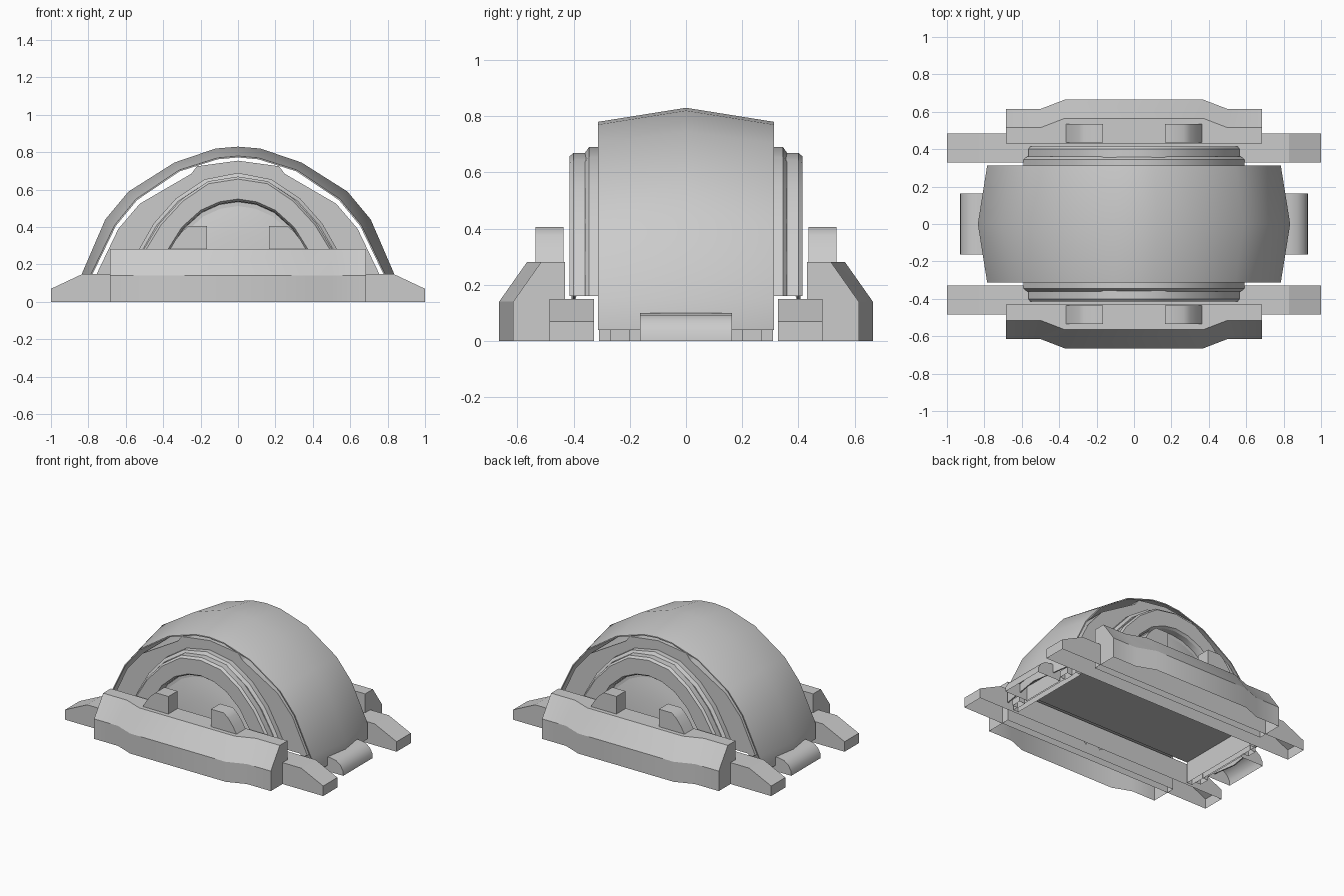
import bpy, bmesh, math

if "Cube" in bpy.data.objects:
    bpy.data.objects.remove(bpy.data.objects["Cube"])

grey = bpy.data.materials.new("light_grey")
grey.diffuse_color = (0.6, 0.6, 0.6, 1)
grey.use_nodes = True
grey.node_tree.nodes["Principled BSDF"].inputs["Base Color"].default_value = grey.diffuse_color


def loft(name, sections, angle=30):
    """Skin matching closed loops, cap the ends, leave the side on the ground open."""
    bm = bmesh.new()
    rings = [[bm.verts.new(p) for p in s] for s in sections]
    n = len(rings[0])
    for a, b in zip(rings, rings[1:]):
        for i in range(n):
            j = (i + 1) % n
            bm.faces.new((a[i], a[j], b[j], b[i]))
    bm.faces.new(rings[0])
    bm.faces.new(rings[-1][::-1])
    bmesh.ops.recalc_face_normals(bm, faces=bm.faces)
    ground = [f for f in bm.faces if all(v.co.z < 1e-4 for v in f.verts)]
    bmesh.ops.delete(bm, geom=ground, context='FACES')
    me = bpy.data.meshes.new(name)
    bm.to_mesh(me)
    bm.free()
    ob = bpy.data.objects.new(name, me)
    bpy.context.collection.objects.link(ob)
    me.materials.append(grey)
    bpy.ops.object.select_all(action='DESELECT')
    ob.select_set(True)
    bpy.context.view_layer.objects.active = ob
    bpy.ops.object.shade_smooth_by_angle(angle=math.radians(angle))
    return ob


def arch(half, s=1.0):
    """Full arch from a right half running foot to crown."""
    pts = [(x * s, z * s if z > 0.17 else z) for x, z in half]
    return pts + [(-x, z) for x, z in pts[-2::-1]]


def at_y(profile, y):
    return [(x, y, z) for x, z in profile]


def band(outer, inner):
    return outer + inner[::-1]


def prism(name, profile, y0, y1, angle=20):
    return loft(name, [at_y(profile, y0), at_y(profile, y1)], angle)


def box(name, x0, x1, y0, y1, z0, z1):
    lo, hi = sorted((x0, x1))
    prism(name, [(lo, z0), (hi, z0), (hi, z1), (lo, z1)], y0, y1)


# Thin outer shell, widest in the middle
mid = [(.835, .04), (.835, .15), (.71, .44), (.585, .59), (.34, .745), (.12, .82), (0, .83)]
end = [(.785, .04), (.785, .15), (.66, .41), (.545, .55), (.315, .705), (.11, .77), (0, .78)]
loft("outer_shell", [at_y(band(arch(h), arch(h, .99)), y)
                     for h, y in ((end, -.313), (mid, 0), (end, .313))])

# Inner body with a raised crown and a floor above the ground
body = [(.755, .15), (.64, .39), (.525, .525), (.25, .685), (.22, .725), (0, .755)]
prism("inner_body", arch(body), -.31, .31)

# Stepped arch inside the flange
step = [(.59, .16), (.53, .28), (.45, .42), (.33, .555), (.18, .655), (0, .69)]
loft("stepped_arch", [at_y(arch(step, s), y)
                      for s, y in ((.97, -.36), (1, -.345), (1, .345), (.97, .36))])

ring_out = [(.565, .16), (.505, .28), (.42, .42), (.30, .55), (.16, .645), (0, .67)]
ring_in = [(.43, .16), (.375, .28), (.30, .40), (.20, .49), (.10, .535), (0, .55)]
skirt_rows = [(-.685, .615), (-.5, .615), (-.37, .665), (.37, .665), (.5, .615), (.685, .615)]

for side, label in ((-1, "front"), (1, "back")):
    # Wheel ring with a bevelled face, and the domed hub inside it
    loft(label + "_ring", [at_y(band(arch(ring_out, s), arch(ring_in, t)), side * y)
                           for s, t, y in ((1, .97, .34), (1, .98, .40), (.98, 1, .415))])
    loft(label + "_hub", [at_y(arch(ring_in, s), side * y)
                          for s, y in ((1, .35), (.85, .372), (.65, .39), (.4, .402), (.15, .407))])

    # Sloped side skirt, wider in the middle
    loft(label + "_skirt", [[(x, side * y, z) for y, z in
                             ((.43, 0), (w, 0), (w, .14), (w - .1, .282), (.43, .282))]
                            for x, w in skirt_rows])

    # Long rail with tapered feet
    prism(label + "_rail", [(-1, 0), (1, 0), (1, .07), (.83, .15), (-.83, .15), (-1, .07)],
          side * .328, side * .485)

    # Two rounded blocks standing on the skirt
    for m in (-1, 1):
        prism(label + "_block", [(m * x, z) for x, z in
                                 ((.165, .27), (.37, .27), (.335, .33), (.30, .375),
                                  (.265, .405), (.165, .405))],
              side * .435, side * .535, 45)

for m, label in ((-1, "left"), (1, "right")):
    # Rounded end bar, end wall and its small lugs
    prism(label + "_bar", [(m * x, z) for x, z in
                           ((.75, 0), (.93, 0), (.927, .035), (.908, .068), (.875, .092),
                            (.83, .1), (.75, .1))],
          -.163, .163, 40)
    box(label + "_end_wall", m * .70, m * .74, -.31, .31, 0, .15)
    for s in (-1, 1):
        box(label + "_lug", m * .735, m * .78, s * .20, s * .27, 0, .045)
